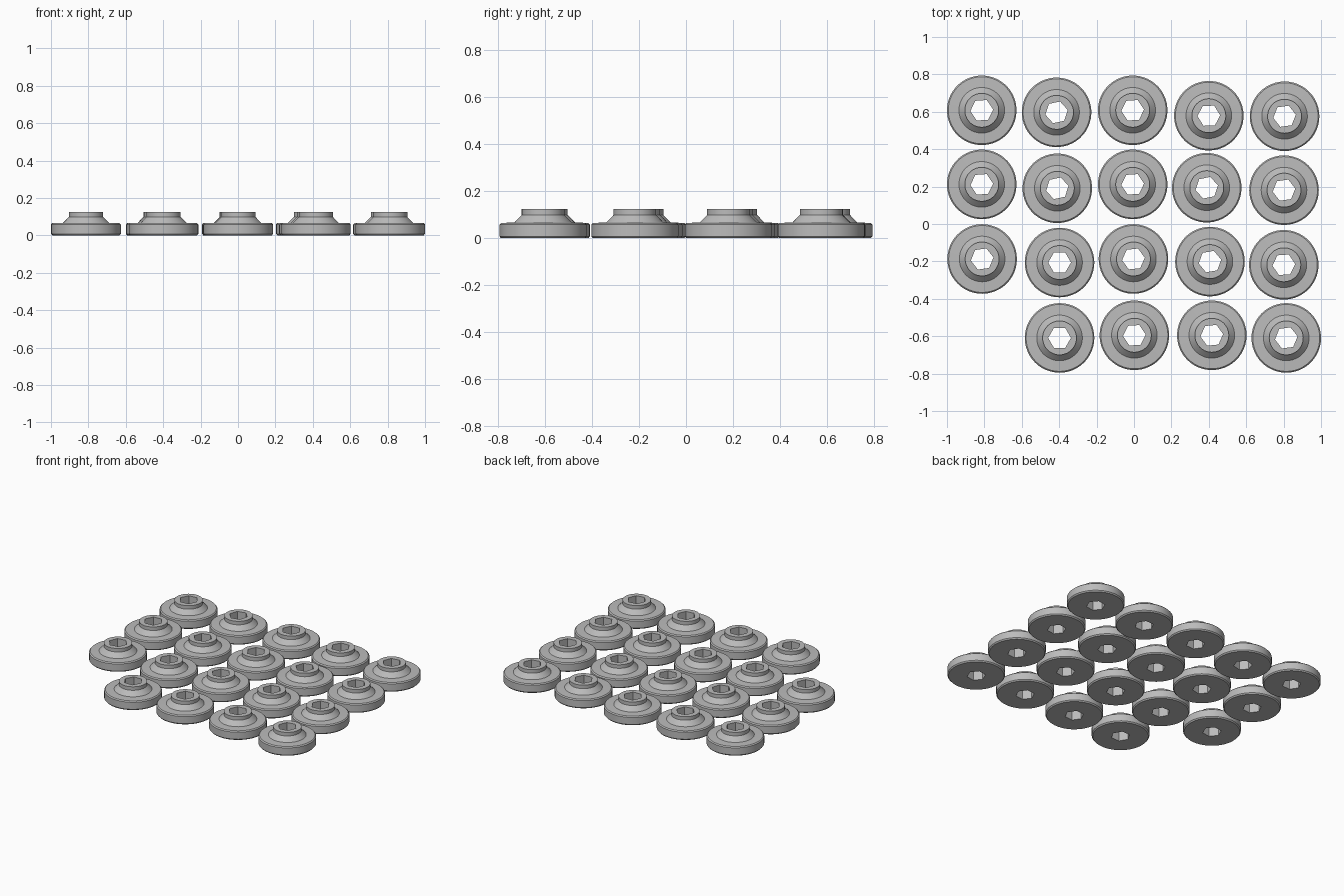
import bpy, bmesh, math

if "Cube" in bpy.data.objects:
    bpy.data.objects.remove(bpy.data.objects["Cube"])

SEG = 48
HOLE_R = 0.061
# washer cross-section as (radius, z), bottom to top
PROFILE = [(0.179, 0.0), (0.186, 0.008), (0.186, 0.058), (0.179, 0.065),
           (0.122, 0.067), (0.091, 0.099), (0.091, 0.124)]
# washer centres as (x, y, turn in degrees), row by row from the back
CENTRES = [
    (-0.814, 0.608, 4), (-0.414, 0.597, 12), (-0.007, 0.608, 4), (0.400, 0.579, 2), (0.805, 0.576, 8),
    (-0.814, 0.212, 4), (-0.410, 0.191, 12), (-0.007, 0.212, 4), (0.389, 0.194, 12), (0.802, 0.181, 8),
    (-0.812, -0.187, 8), (-0.398, -0.206, 0), (-0.003, -0.187, 6), (0.406, -0.201, 10), (0.801, -0.218, 4),
    (-0.398, -0.609, 0), (0.002, -0.595, 4), (0.416, -0.595, 6), (0.814, -0.609, 8)]

metal = bpy.data.materials.new("grey metal")
metal.diffuse_color = (0.5, 0.5, 0.5, 1)
metal.use_nodes = True
metal.node_tree.nodes["Principled BSDF"].inputs["Base Color"].default_value = metal.diffuse_color


def ring(bm, r, z, n):
    return [bm.verts.new((r * math.cos(2 * math.pi * i / n),
                          r * math.sin(2 * math.pi * i / n), z)) for i in range(n)]


def bridge(bm, a, b):
    n = len(a)
    for i in range(n):
        j = (i + 1) % n
        bm.faces.new((a[i], a[j], b[j], b[i]))


def cap(bm, outer, inner):
    """Flat annulus between the round rim and the six-sided hole."""
    step = len(outer) // len(inner)
    for k in range(len(inner)):
        arc = [outer[(k * step + i) % len(outer)] for i in range(step + 1)]
        bm.faces.new(arc + [inner[(k + 1) % len(inner)], inner[k]])


# shared washer mesh: turned body with a hexagonal through hole
bm = bmesh.new()
rings = [ring(bm, r, z, SEG) for r, z in PROFILE]
for a, b in zip(rings, rings[1:]):
    bridge(bm, a, b)
hole_low = ring(bm, HOLE_R, PROFILE[0][1], 6)
hole_top = ring(bm, HOLE_R, PROFILE[-1][1], 6)
bridge(bm, hole_low, hole_top)
cap(bm, rings[0], hole_low)
cap(bm, rings[-1], hole_top)
bmesh.ops.recalc_face_normals(bm, faces=bm.faces)
mesh = bpy.data.meshes.new("washer")
bm.to_mesh(mesh)
bm.free()
mesh.materials.append(metal)

# lay out the washers in the loose grid
for i, (x, y, turn) in enumerate(CENTRES):
    ob = bpy.data.objects.new(f"washer_{i + 1}", mesh)
    ob.location = (x, y, 0)
    ob.rotation_euler.z = math.radians(turn)
    bpy.context.collection.objects.link(ob)

# smooth the round walls, keep the edges crisp
bpy.context.view_layer.objects.active = ob
ob.select_set(True)
bpy.ops.object.shade_smooth_by_angle(angle=math.radians(25))
